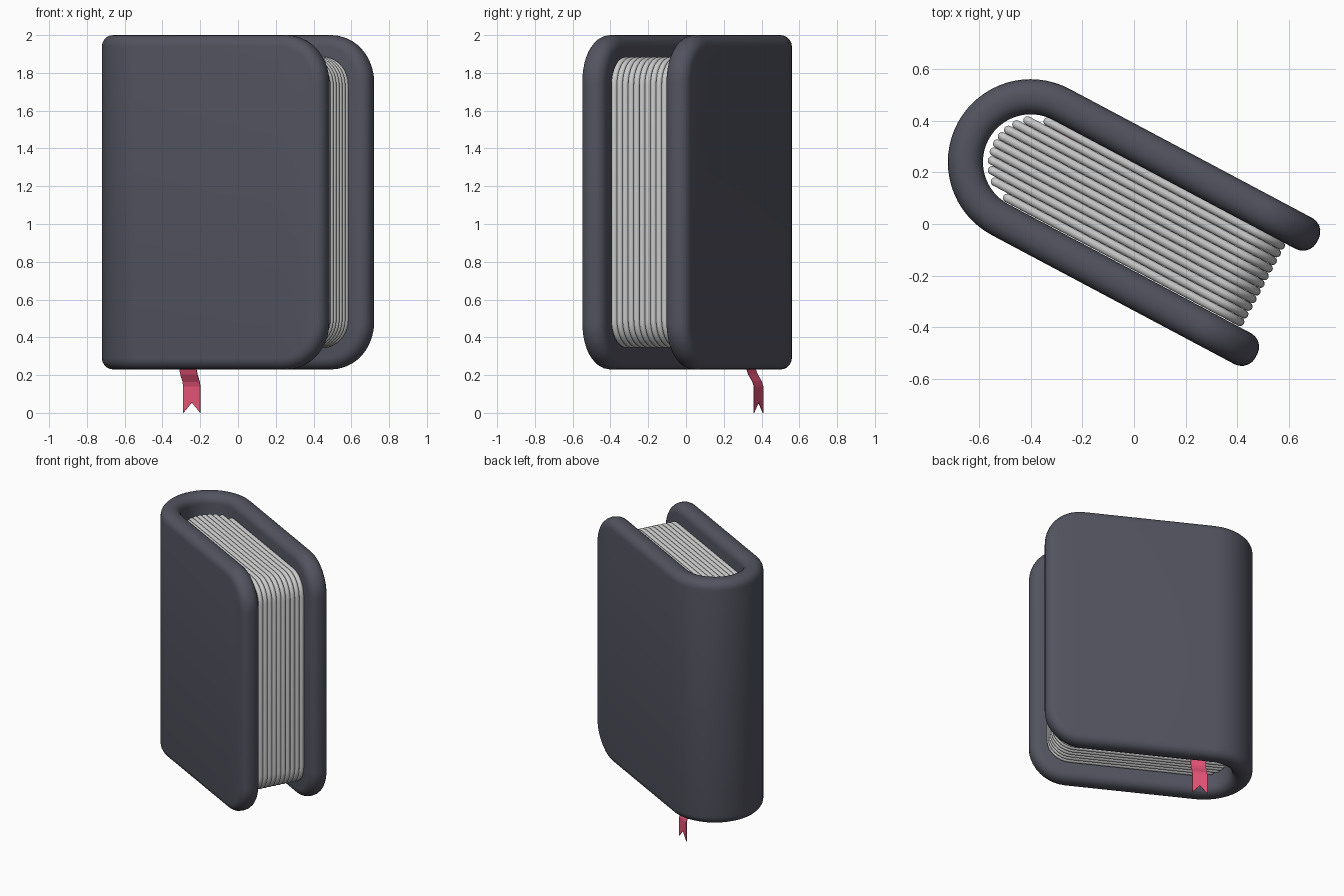
import bpy, bmesh
from math import sin, cos, pi, sqrt, radians

if "Cube" in bpy.data.objects:
    bpy.data.objects.remove(bpy.data.objects["Cube"])

# Book axes in plan: u runs from spine to fore-edge, v across the thickness
TILT = radians(-28)
CU, CV, R = -0.466, 0.024, 0.2525      # spine centre and mid-wall radius
HALF_ARC = pi * R / 2


def to_world(u, v, z):
    return (u * cos(TILT) - v * sin(TILT), u * sin(TILT) + v * cos(TILT), z)


def finish(name, bm, color=None, smooth=True):
    bmesh.ops.recalc_face_normals(bm, faces=bm.faces)
    me = bpy.data.meshes.new(name)
    bm.to_mesh(me)
    bm.free()
    for p in me.polygons:
        p.use_smooth = smooth
    if color:
        mat = bpy.data.materials.new(name + "_colour")
        mat.diffuse_color = (*color, 1)
        mat.use_nodes = True
        mat.node_tree.nodes["Principled BSDF"].inputs["Base Color"].default_value = mat.diffuse_color
        me.materials.append(mat)
    ob = bpy.data.objects.new(name, me)
    bpy.context.collection.objects.link(ob)
    return ob


def slab(name, s0, s1, z0, z1, rad0, rad1, half, r, place, mids=(), segs=10, edge=5, color=None):
    """Rounded-corner sheet with rolled edges; place(s, w) gives plan position."""
    zc = (z0 + z1) / 2
    hz = (z1 - z0) / 2
    quarter = [(r - r * sin(i * pi / 2 / edge), half - r + r * cos(i * pi / 2 / edge))
               for i in range(edge + 1)]
    profile = quarter + [(d, -w) for d, w in reversed(quarter)]
    bm = bmesh.new()
    loops = []
    for d, w in profile:
        top = []
        for i in range(segs + 1):
            a = pi / 2 * i / segs
            top.append((s0 + rad0 - (rad0 - d) * cos(a), hz - rad0 + (rad0 - d) * sin(a)))
        top += [(s, hz - d) for s in mids]
        for i in range(segs + 1):
            a = pi / 2 * (1 - i / segs)
            top.append((s1 - rad1 + (rad1 - d) * cos(a), hz - rad1 + (rad1 - d) * sin(a)))
        pts = top + [(s, -h) for s, h in reversed(top)]
        loops.append([bm.verts.new(to_world(*place(s, w), zc + h)) for s, h in pts])
    n = len(loops[0])
    for a, b in zip(loops, loops[1:]):
        for i in range(n):
            j = (i + 1) % n
            bm.faces.new((a[i], a[j], b[j], b[i]))
    for lp in (loops[0], loops[-1]):
        for i in range(n // 2 - 1):
            bm.faces.new((lp[i], lp[i + 1], lp[n - 2 - i], lp[n - 1 - i]))
    return finish(name, bm, color)


def bend(s, w):
    """Wrap the cover strip around the spine."""
    if abs(s) <= HALF_ARC:
        a = s / R
        return CU - (R + w) * cos(a), CV + (R + w) * sin(a)
    side = 1 if s > 0 else -1
    return CU + abs(s) - HALF_ARC, CV + side * (R + w)


# Cover: one strip bent into a U
L = HALF_ARC + 1.124
mids = [HALF_ARC * i / 16 for i in range(-16, 17)]
slab("cover", -L, L, 0.23, 2.0, 0.25, 0.25, 0.068, 0.06, bend, mids, color=(0.085, 0.087, 0.115))

# Pages: eleven sheets whose spine ends follow the curve of the cover
STEP = 0.0335
for k in range(-5, 6):
    v = 0.026 + k * STEP
    start = -0.47 - 0.16 * sqrt(1 - (k * STEP / 0.17) ** 2)
    slab(f"page_{k + 6:02d}", start, 0.557, 0.345, 1.885, 0.03, 0.15, 0.0166, 0.0165,
         lambda s, w, v=v: (s, v + w), segs=8, edge=4)

# Ribbon bookmark: strip between the last pages, hanging out with a notched end
bm = bmesh.new()
path = [(0.176, 1.87), (0.176, 0.33), (0.179, 0.235), (0.19, 0.205), (0.216, 0.165), (0.224, 0.14), (0.224, 0.0)]
rows = []
for v, z in path:
    rows.append([bm.verts.new(to_world(u, v, z + (0.055 if z == 0 and u == -0.396 else 0)))
                 for u in (-0.447, -0.396, -0.345)])
for a, b in zip(rows, rows[1:]):
    for i in (0, 1):
        bm.faces.new((a[i], a[i + 1], b[i + 1], b[i]))
ribbon = finish("ribbon_bookmark", bm, (0.8, 0.09, 0.19), smooth=False)
thick = ribbon.modifiers.new("thickness", 'SOLIDIFY')
thick.thickness = 0.004
thick.offset = 0
